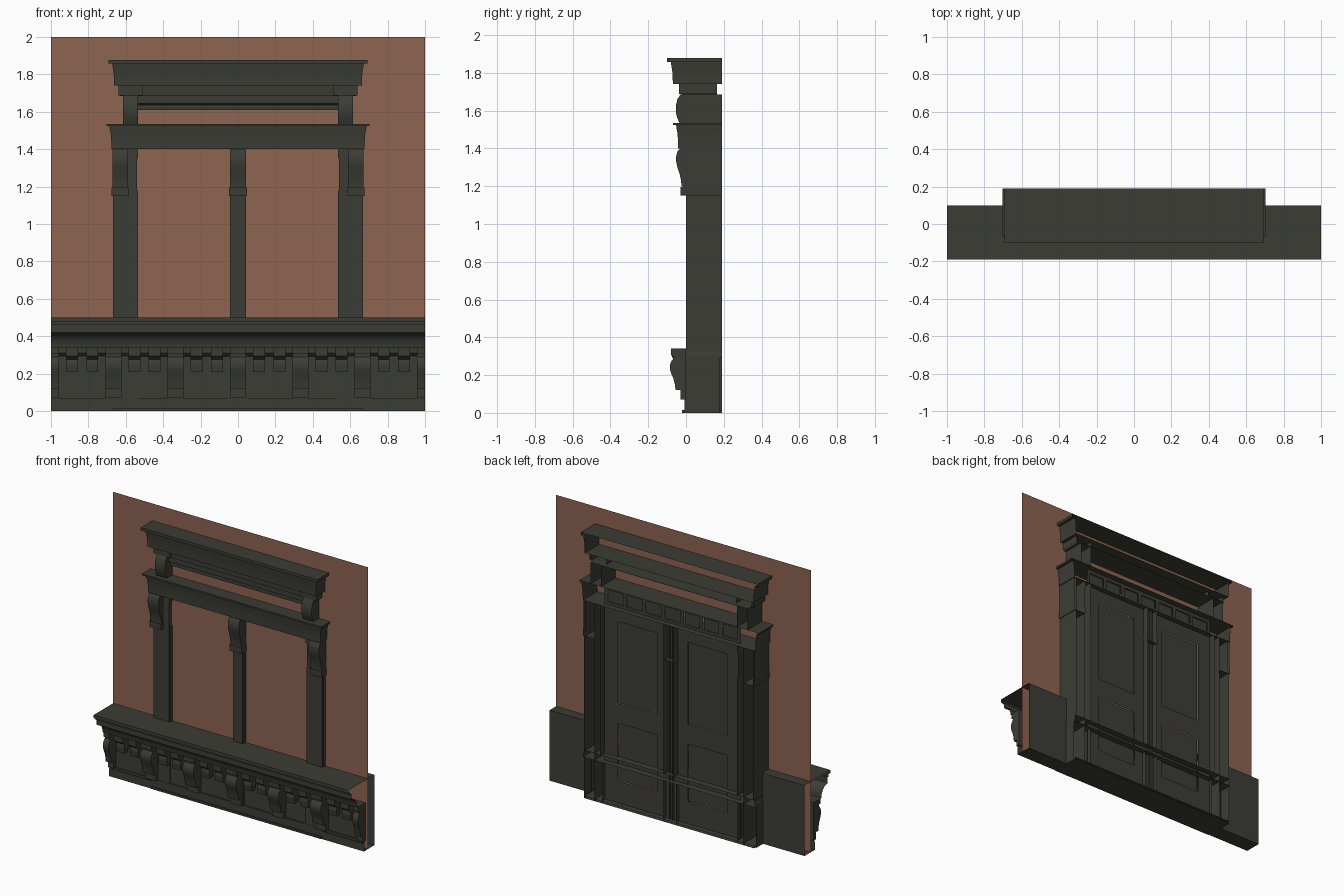
import bpy, bmesh, math

if "Cube" in bpy.data.objects:
    bpy.data.objects.remove(bpy.data.objects["Cube"])

def material(name, rgb):
    m = bpy.data.materials.new(name)
    m.diffuse_color = (*rgb, 1)
    m.use_nodes = True
    m.node_tree.nodes["Principled BSDF"].inputs["Base Color"].default_value = m.diffuse_color
    return m

DARK = material("dark olive paint", (0.046, 0.046, 0.037))
BRICK = material("brick brown", (0.27, 0.128, 0.083))
BACK = 0.19      # rear edge of the open door-frame shells
DOOR_Y = 0.15

def finish(name, bm, mat=DARK, smooth=None):
    bmesh.ops.remove_doubles(bm, verts=bm.verts, dist=1e-5)
    bmesh.ops.recalc_face_normals(bm, faces=bm.faces)
    me = bpy.data.meshes.new(name)
    bm.to_mesh(me)
    bm.free()
    me.materials.append(mat)
    ob = bpy.data.objects.new(name, me)
    bpy.context.collection.objects.link(ob)
    if smooth:
        bpy.ops.object.select_all(action='DESELECT')
        ob.select_set(True)
        bpy.context.view_layer.objects.active = ob
        bpy.ops.object.shade_smooth_by_angle(angle=math.radians(smooth))
    return ob

def face(bm, pts):
    return bm.faces.new([bm.verts.new(p) for p in pts])

def sweep(bm, prof, x0, x1, caps=False):
    """Extrude a (y, z) profile along x; ends open unless capped."""
    for (ya, za), (yb, zb) in zip(prof, prof[1:]):
        face(bm, [(x0, ya, za), (x1, ya, za), (x1, yb, zb), (x0, yb, zb)])
    if caps:
        for x in (x0, x1):
            face(bm, [(x, y, z) for y, z in prof])

def wrap(bm, hx, fy, prof, back=BACK, top=True, bottom=True):
    """Moulding round front and both ends; prof is (outward offset, z)."""
    rings = []
    for d, z in prof:
        rings.append([(-hx - d, back, z), (-hx - d, fy - d, z),
                      (hx + d, fy - d, z), (hx + d, back, z)])
    for a, b in zip(rings, rings[1:]):
        for i in range(3):
            face(bm, [a[i], a[i + 1], b[i + 1], b[i]])
    if bottom:
        face(bm, rings[0])
    if top:
        face(bm, rings[-1])

def shell(bm, x0, x1, y0, y1, z0, z1):
    """Front and two sides of a post, open behind."""
    p = [(x0, y1), (x0, y0), (x1, y0), (x1, y1)]
    for a, b in zip(p, p[1:]):
        face(bm, [(*a, z0), (*b, z0), (*b, z1), (*a, z1)])

# brick wall sheet
bm = bmesh.new()
face(bm, [(-1, .028, 0), (1, .028, 0), (1, .028, 2), (-1, .028, 2)])
finish("brick_wall", bm, BRICK)

# long base: stepped cornice, curved bed moulding, frieze, plinth; open ends
bm = bmesh.new()
cove = [(-.15 + .06 * math.sin(t * math.pi / 10), .415 - .075 * (1 - math.cos(t * math.pi / 10)))
        for t in range(6)]
sweep(bm, [(.1, .5), (-.19, .5), (-.19, .478), (-.172, .478), (-.172, .46),
           (-.157, .46), (-.157, .42), (-.15, .415)] + cove[1:] +
      [(0, .34), (0, .07), (-.01, .07), (-.01, 0), (.1, 0)], -1, 1)
for s in (-1, 1):   # rear of the base beside the door
    face(bm, [(s, .1, 0), (s * .67, .1, 0), (s * .67, .1, .5), (s, .1, .5)])
    sweep(bm, [(-.01, .055), (-.016, .055), (-.016, 0), (-.01, 0)], s * .67, s)
finish("base_cornice", bm, smooth=35)

# scrolled base brackets with square caps and feet
bm = bmesh.new()
scroll = [(0, .335), (-.065, .335), (-.065, .29), (-.08, .27), (-.086, .25), (-.085, .23),
          (-.077, .205), (-.066, .18), (-.06, .155), (-.055, .12), (0, .12)]
for i in range(-3, 4):
    c = i / 3
    a, b = max(-1, c - .043), min(1, c + .043)
    sweep(bm, scroll, a, b, True)
    sweep(bm, [(0, .34), (-.08, .34), (-.08, .305), (0, .305)], a, b, True)
    sweep(bm, [(0, .12), (-.03, .12), (-.03, .07), (0, .07)], a, b, True)
finish("base_brackets", bm, smooth=30)

# small curled blocks, two per bay
bm = bmesh.new()
for i in range(6):
    for o in (-.054, .054):
        c = -5 / 6 + i / 3 + o
        sweep(bm, [(0, .34), (-.075, .34), (-.075, .295), (-.05, .275), (-.055, .25),
                   (-.05, .21), (-.02, .21), (0, .25)], c - .032, c + .032, True)
finish("base_dentils", bm)

# bed strip between the blocks
bm = bmesh.new()
sweep(bm, [(0, .34), (-.03, .34), (-.03, .31), (-.015, .295), (0, .295)], -1, 1)
finish("base_bed_strip", bm)

# door sill, plinth and plinth cap
bm = bmesh.new()
wrap(bm, .667, -.02, [(0, 0), (0, .014)])
finish("door_sill", bm)
bm = bmesh.new()
for s in (-1, 1):
    shell(bm, *sorted((s * .675, s * .53)), -.008, .18, 0, .29)
shell(bm, -.05, .05, -.005, .18, 0, .29)
finish("post_plinths", bm)
bm = bmesh.new()
wrap(bm, .665, 0, [(.01, .29), (.01, .305), (.004, .325), (.004, .34)])
finish("plinth_cap", bm)

# posts: open-backed shells
bm = bmesh.new()
for s in (-1, 1):
    shell(bm, *sorted((s * .66, s * .54)), 0, BACK, .34, 1.4)
    shell(bm, *sorted((s * .667, s * .535)), .006, BACK, .34, 1.18)
    shell(bm, *sorted((s * .58, s * .535)), -.006, BACK, 1.35, 1.4)
    face(bm, [(s * .585, .01, .0), (s * .585, BACK, 0), (s * .585, BACK, 1.4), (s * .585, .01, 1.4)])
shell(bm, -.036, .036, 0, BACK, .34, 1.4)
shell(bm, -.042, .042, .006, BACK, .34, 1.15)
finish("door_posts", bm)

# brackets under the lower cornice
bm = bmesh.new()
prof = [(BACK, 1.4), (-.03, 1.4), (-.044, 1.385), (-.052, 1.36), (-.053, 1.335), (-.047, 1.305),
        (-.034, 1.265), (-.026, 1.23), (-.024, 1.2), (-.018, 1.2), (-.018, 1.15), (BACK, 1.15)]
for a, b in ((-.672, -.587), (-.043, .043), (.587, .672)):
    sweep(bm, prof, a, b, True)
    shell(bm, a - .004, b + .004, -.028, BACK, 1.15, 1.195)
finish("post_brackets", bm, smooth=30)

# lower cornice
bm = bmesh.new()
wrap(bm, .677, -.042, [(0, 1.4), (0, 1.42), (.001, 1.45), (.003, 1.48), (.008, 1.505),
                       (.01, 1.523), (.027, 1.523), (.027, 1.535)])
finish("lower_cornice", bm, smooth=30)

# upper brackets and rail
bm = bmesh.new()
for s in (-1, 1):
    sweep(bm, [(BACK, 1.685), (-.03, 1.685), (-.046, 1.66), (-.054, 1.625), (-.054, 1.59),
               (-.046, 1.56), (-.035, 1.535), (BACK, 1.535)], s * .615, s * .535, True)
finish("upper_brackets", bm, smooth=30)
bm = bmesh.new()
sweep(bm, [(BACK, 1.685), (-.012, 1.685), (-.012, 1.645), (.008, 1.635), (.008, 1.61), (.06, 1.61)],
      -.535, .535)
finish("upper_rail", bm)

# block course under the top cornice
bm = bmesh.new()
wrap(bm, .63, -.025, [(0, 1.685), (0, 1.74)], back=.165)
for s in (-1, 1):
    shell(bm, *sorted((s * .64, s * .51)), -.036, .165, 1.688, 1.74)
finish("upper_block_course", bm)

# top cornice
bm = bmesh.new()
wrap(bm, .662, -.07, [(0, 1.74), (0, 1.755), (.001, 1.78), (.003, 1.81), (.008, 1.84),
                      (.01, 1.858), (.031, 1.858), (.031, 1.878)])
finish("top_cornice", bm, smooth=30)

# double doors with sunk panels
bm = bmesh.new()
def panelled(xs, zs, y, depth):
    for i in range(len(xs) - 1):
        for j in range(len(zs) - 1):
            f = face(bm, [(xs[i], y, zs[j]), (xs[i + 1], y, zs[j]),
                          (xs[i + 1], y, zs[j + 1]), (xs[i], y, zs[j + 1])])
            if i % 2 and j % 2:
                for t, d in ((.012, depth), (.018, 0), (.01, -depth / 2)):
                    bmesh.ops.inset_region(bm, faces=[f], thickness=t, depth=0)
                    for v in f.verts:
                        v.co.y += d
for s in (-1, 1):
    xs = sorted([s * .04, s * .12, s * .43, s * .535])
    panelled(xs, [0, .17, .58, .72, 1.3, 1.4], DOOR_Y, -.018)
finish("double_doors", bm)

# transom with a row of small panels
bm = bmesh.new()
xs = [-.535]
for i in range(7):
    c = -.45 + i * .15
    xs += [c - .06, c + .06]
panelled(xs + [.535], [1.4, 1.42, 1.505, 1.53], DOOR_Y, -.015)
finish("transom", bm)

# meeting post behind the doors
bm = bmesh.new()
face(bm, [(-.042, DOOR_Y, 0), (.042, DOOR_Y, 0), (.042, DOOR_Y, 1.4), (-.042, DOOR_Y, 1.4)])
shell(bm, -.012, .012, DOOR_Y, .17, 0, 1.4)
finish("meeting_post", bm)
